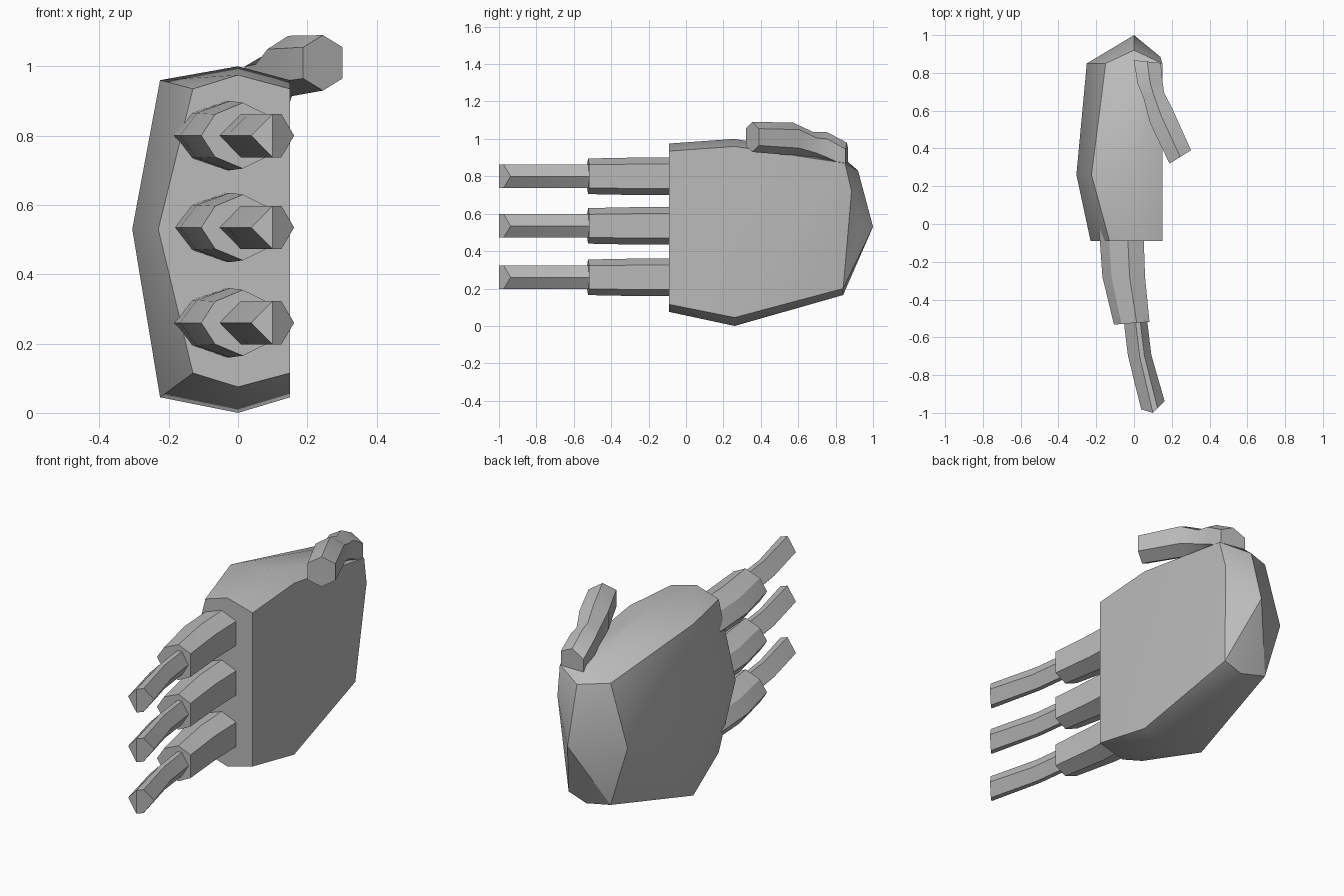
import bpy, bmesh, math
from mathutils import Vector

old = bpy.data.objects.get("Cube")
if old:
    bpy.data.objects.remove(old, do_unlink=True)

GREY = (0.5, 0.5, 0.5, 1)
mat = bpy.data.materials.new("plain_grey")
mat.use_nodes = True
mat.diffuse_color = GREY
mat.node_tree.nodes["Principled BSDF"].inputs["Base Color"].default_value = GREY


def finish(bm, name):
    bmesh.ops.recalc_face_normals(bm, faces=bm.faces)
    mesh = bpy.data.meshes.new(name)
    bm.to_mesh(mesh)
    bm.free()
    mesh.materials.append(mat)
    obj = bpy.data.objects.new(name, mesh)
    bpy.context.collection.objects.link(obj)
    bpy.ops.object.select_all(action='DESELECT')
    obj.select_set(True)
    bpy.context.view_layer.objects.active = obj
    bpy.ops.object.shade_smooth_by_angle(angle=math.radians(30))
    return obj


def loft(name, profile, rings, fold=1):
    """Skin an x/z profile along rings of (centre, x scale, z scale, y slant).
    fold multiplies the slant on the -x side, giving a creased end."""
    bm = bmesh.new()
    loops = []
    for centre, sx, sz, slant in rings:
        loop = []
        for px, pz in profile:
            dy = px * sx * slant * (fold if px < 0 else 1)
            loop.append(bm.verts.new(Vector(centre) + Vector((px * sx, dy, pz * sz))))
        loops.append(loop)
    n = len(profile)
    for a, b in zip(loops, loops[1:]):
        for i in range(n):
            j = (i + 1) % n
            bm.faces.new((a[i], a[j], b[j], b[i]))
    bm.faces.new(loops[0])
    end = bm.faces.new(loops[-1])
    if fold != 1:
        bmesh.utils.face_split(end, loops[-1][1], loops[-1][-1])
    return finish(bm, name)


def mirrored(half):
    """Close a profile that is symmetric in z, given its upper half."""
    return half + [(x, -z) for x, z in reversed(half) if z]


# Palm: flat inner side, domed back, pointed wrist
palm_points = [
    # knuckle end
    (.15, -.09, .115), (0, -.09, .075), (-.13, -.09, .115), (-.23, -.09, .53),
    (-.13, -.09, .935), (0, -.09, .975), (.15, -.09, .935),
    # widest section
    (.15, .26, .045), (0, .26, 0), (-.225, .26, .045), (-.305, .26, .53),
    (-.225, .26, .96), (0, .26, 1), (.15, .26, .96),
    # heel
    (.105, .84, .2), (0, .84, .165), (-.15, .85, .2), (-.25, .85, .53),
    (-.15, .85, .85), (0, .84, .9), (.15, .85, .87),
    # wrist tip
    (.115, .84, .53), (.14, .885, .72), (0, .92, .83), (.07, .93, .53), (0, 1, .53),
]
bm = bmesh.new()
for p in palm_points:
    bm.verts.new(p)
hull = bmesh.ops.convex_hull(bm, input=bm.verts)
loose = set(hull["geom_interior"] + hull["geom_unused"])
bmesh.ops.delete(bm, geom=[v for v in loose if isinstance(v, bmesh.types.BMVert)],
                 context='VERTS')
finish(bm, "palm")

# Three fingers, each a thick base and a thin tip
base_profile = mirrored([(-.12, 0), (-.07, .065), (.03, .1), (.115, .065)])
tip_profile = mirrored([(-.062, 0), (0, .0625), (.025, .0625), (.062, 0)])
for label, z in (("lower", .26), ("middle", .535), ("upper", .8)):
    loft(label + "_finger_base", base_profile, [
        ((-.065, -.03, z), 1, 1, 0),
        ((-.052, -.28, z), .96, 1, 0),
        ((-.01, -.525, z), .8, .95, .08)])
    loft(label + "_finger_tip", tip_profile, [
        ((0, -.45, z), 1, 1, 0),
        ((.03, -.7, z), 1, 1, .1),
        ((.1, -1, z), 1, 1, 1)], fold=-.3)

# Thumb: hexagonal tube bent forward from the heel of the palm
thumb_profile = mirrored([(-.06, .045), (0, .08), (.06, .045)])
loft("thumb", thumb_profile, [
    ((.07, .86, .9), 1.2, 1, -.1),
    ((.085, .75, .95), 1.1, 1.1, .1),
    ((.105, .68, .965), .9, .9, .3),
    ((.145, .57, 1), 1, 1.1, .6),
    ((.245, .355, 1.01), .95, 1, .62)])
